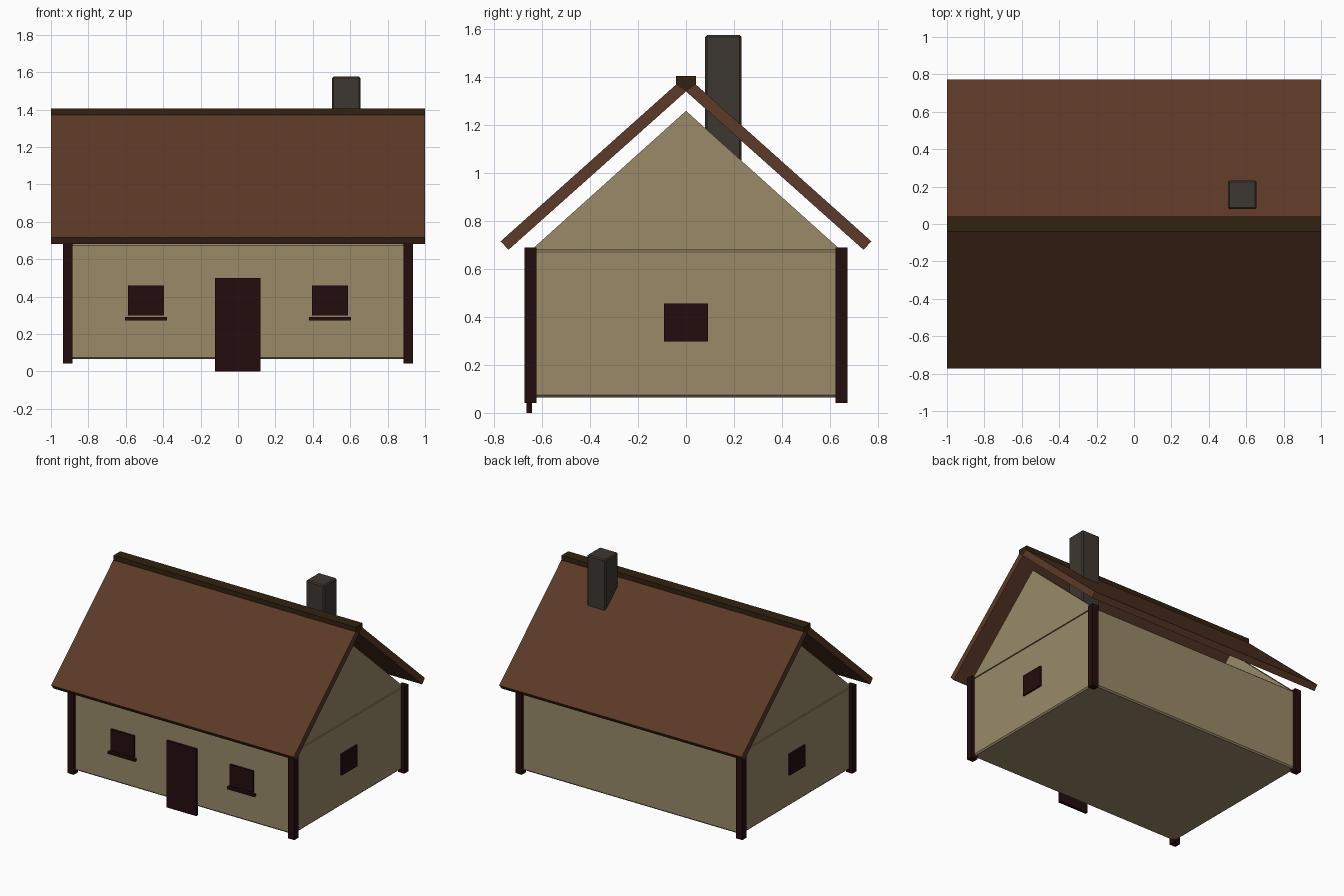
import bpy, bmesh

if "Cube" in bpy.data.objects:
    bpy.data.objects.remove(bpy.data.objects["Cube"])


def material(name, rgb):
    m = bpy.data.materials.new(name)
    m.diffuse_color = (*rgb, 1.0)
    m.use_nodes = True
    m.node_tree.nodes["Principled BSDF"].inputs["Base Color"].default_value = m.diffuse_color
    return m


PLASTER = material("plaster", (0.319, 0.254, 0.141))
ROOF = material("brown roof", (0.107, 0.041, 0.0203))
TIMBER = material("dark timber", (0.0176, 0.004, 0.0048))
RIDGE = material("ridge wood", (0.032, 0.016, 0.0052))
STONE = material("chimney stone", (0.048, 0.038, 0.0296))


def finish(name, bm, mat):
    bmesh.ops.recalc_face_normals(bm, faces=bm.faces)
    mesh = bpy.data.meshes.new(name)
    bm.to_mesh(mesh)
    bm.free()
    mesh.materials.append(mat)
    obj = bpy.data.objects.new(name, mesh)
    bpy.context.collection.objects.link(obj)
    return obj


def box(name, x, y, z, mat, bevel=0):
    """Box from (min, max) ranges, with an optional chamfer."""
    bm = bmesh.new()
    bmesh.ops.create_cube(bm, size=1)
    for v in bm.verts:
        v.co = [r[0] if c < 0 else r[1] for c, r in zip(v.co, (x, y, z))]
    if bevel:
        bmesh.ops.bevel(bm, geom=bm.edges[:], offset=bevel, segments=1, affect='EDGES')
    return finish(name, bm, mat)


def prism(name, profile, x0, x1, mat):
    """Extrude a (y, z) outline along x."""
    bm = bmesh.new()
    face = bm.faces.new([bm.verts.new((x0, y, z)) for y, z in profile])
    ext = bmesh.ops.extrude_face_region(bm, geom=[face])["geom"]
    for v in ext:
        if isinstance(v, bmesh.types.BMVert):
            v.co.x = x1
    return finish(name, bm, mat)


def span(center, half):
    return center - half, center + half


# House body
box("walls", (-0.91, 0.91), (-0.65, 0.65), (0.065, 0.682), PLASTER, 0.01)

for side, s in (("left", -1), ("right", 1)):
    # Gable plate above each end wall
    prism(side + "_gable", [(-0.645, 0.68), (0.645, 0.68), (0, 1.26)],
          s * 0.87, s * 0.91, PLASTER)
    # Corner posts
    for end, t in (("front", -1), ("back", 1)):
        box(f"{end}_{side}_post", span(s * 0.91, 0.026), span(t * 0.648, 0.025),
            (0.042, 0.69), TIMBER)
    # Front window with sill, and end window
    box(side + "_front_window", span(s * 0.492, 0.097), (-0.662, -0.64),
        (0.298, 0.458), TIMBER)
    box(side + "_sill", span(s * 0.492, 0.112), (-0.672, -0.64),
        (0.273, 0.291), TIMBER)
    box(side + "_end_window", span(s * 0.91, 0.012), (-0.091, 0.091),
        (0.298, 0.456), TIMBER)

# Door
box("door", (-0.123, 0.121), (-0.665, -0.643), (0, 0.498), TIMBER)

# Roof slabs meeting under the ridge beam
for end, t in (("front", -1), ("back", 1)):
    prism(end + "_roof", [(t * 0.773, 0.716), (t * 0.041, 1.37),
                          (0, 1.341), (t * 0.741, 0.68)], -1, 1, ROOF)
prism("ridge_beam", [(-0.041, 1.405), (0.041, 1.405), (0.041, 1.37),
                     (0, 1.341), (-0.041, 1.37)], -1, 1, RIDGE)

# Chimney
box("chimney", (0.502, 0.655), (0.08, 0.232), (0.95, 1.576), STONE, 0.008)
